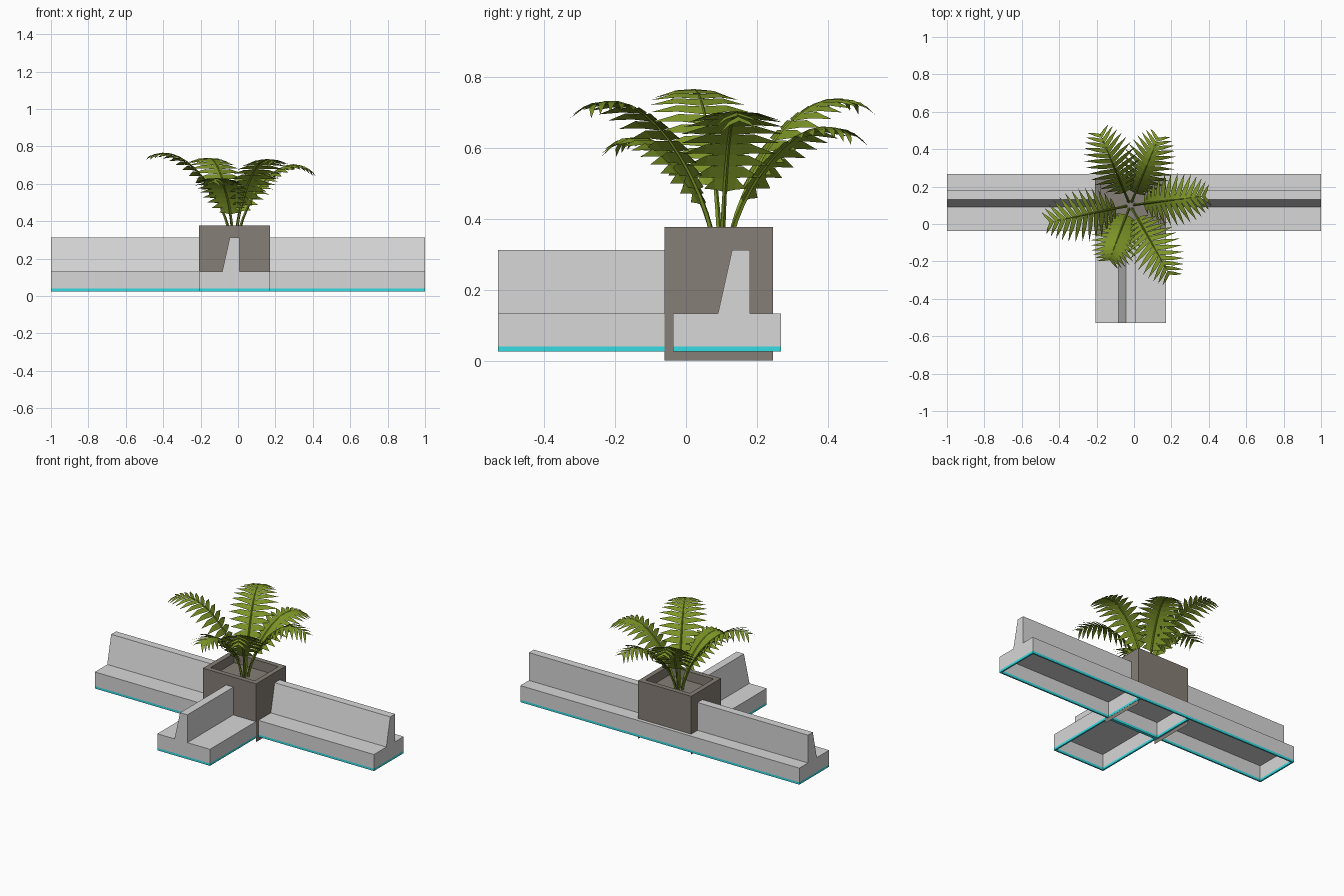
import bpy, bmesh, math
from mathutils import Vector

if "Cube" in bpy.data.objects:
    bpy.data.objects.remove(bpy.data.objects["Cube"])


def material(name, rgb):
    m = bpy.data.materials.new(name)
    m.diffuse_color = (*rgb, 1)
    m.use_nodes = True
    m.node_tree.nodes["Principled BSDF"].inputs["Base Color"].default_value = m.diffuse_color
    return m


CONCRETE = material("light concrete", (0.68, 0.68, 0.68))
CYAN = material("cyan trim", (0.035, 0.72, 0.78))
STONE = material("brown stone", (0.235, 0.21, 0.18))
LEAF = material("fern green", (0.20, 0.30, 0.02))


def finish(bm, name, mat, fix=True):
    if fix:
        bmesh.ops.recalc_face_normals(bm, faces=bm.faces)
    me = bpy.data.meshes.new(name)
    bm.to_mesh(me)
    bm.free()
    me.materials.append(mat)
    ob = bpy.data.objects.new(name, me)
    bpy.context.collection.objects.link(ob)
    return ob


def add_box(bm, x0, x1, y0, y1, z0, z1):
    vs = bmesh.ops.create_cube(bm, size=1)["verts"]
    for v in vs:
        v.co = ((x0 + x1) / 2 + v.co.x * (x1 - x0),
                (y0 + y1) / 2 + v.co.y * (y1 - y0),
                (z0 + z1) / 2 + v.co.z * (z1 - z0))


# Barriers: hollow base with a sloped upright wall, cyan rim underneath
Z0, ZR, ZB, ZT, T = 0.025, 0.04, 0.132, 0.312, 0.01


def barrier(name, along_x, a0, a1, b0, s0, s1, s2, b1, dividers):
    def pt(a, b, z):
        return (a, b, z) if along_x else (b, a, z)

    def box(bm, p0, p1, q0, q1, z0, z1):
        if along_x:
            add_box(bm, p0, p1, q0, q1, z0, z1)
        else:
            add_box(bm, q0, q1, p0, p1, z0, z1)

    prof = [(b0, ZR), (b0, ZB), (s0, ZB), (s1, ZT), (s2, ZT), (s2, ZB), (b1, ZB), (b1, ZR),
            (b1 - T, ZR), (b1 - T, ZB - 0.004), (b0 + T, ZB - 0.004), (b0 + T, ZR)]
    bm = bmesh.new()
    face = bm.faces.new([bm.verts.new(pt(a0, b, z)) for b, z in prof])
    ext = bmesh.ops.extrude_face_region(bm, geom=[face])["geom"]
    bmesh.ops.translate(bm, vec=pt(a1 - a0, 0, 0),
                        verts=[g for g in ext if isinstance(g, bmesh.types.BMVert)])
    cross = [a0, a1 - T] + [d - T / 2 for d in dividers]
    for a in cross:
        box(bm, a, a + T, b0 + T, b1 - T, ZR, ZB - 0.004)
    finish(bm, name, CONCRETE)
    # rim
    bm = bmesh.new()
    box(bm, a0, a1, b0, b0 + T, Z0, ZR)
    box(bm, a0, a1, b1 - T, b1, Z0, ZR)
    for a in cross:
        box(bm, a, a + T, b0 + T, b1 - T, Z0, ZR)
    finish(bm, name + "_rim", CYAN)


barrier("long_barrier", True, -1, 1, -0.037, 0.09, 0.13, 0.18, 0.268, [-0.205, 0.168])
barrier("cross_barrier", False, -0.53, -0.037, -0.207, -0.084, -0.044, 0.008, 0.17, [])

# Planter: walls with a sunken soil bed, and thin side panels reaching the ground
PX0, PX1, PY0, PY1, PZ, W = -0.209, 0.172, -0.06, 0.245, 0.377, 0.045
bm = bmesh.new()
bmesh.ops.create_cube(bm, size=1)
for v in bm.verts:
    v.co = (PX1 if v.co.x > 0 else PX0, PY1 if v.co.y > 0 else PY0, PZ if v.co.z > 0 else ZB)
bm.faces.ensure_lookup_table()
top = max(bm.faces, key=lambda f: f.calc_center_median().z)
bmesh.ops.inset_region(bm, faces=[top], thickness=W)
ext = bmesh.ops.extrude_face_region(bm, geom=[top])["geom"]
bmesh.ops.delete(bm, geom=[top], context='FACES_ONLY')
bmesh.ops.translate(bm, vec=(0, 0, -0.06),
                    verts=[g for g in ext if isinstance(g, bmesh.types.BMVert)])
finish(bm, "planter", STONE)
bm = bmesh.new()
for x, ys in ((PX1, (PY0, PY1)), (PX0, (PY1, PY0))):
    corners = [(x, ys[0], 0), (x, ys[1], 0), (x, ys[1], ZB), (x, ys[0], ZB)]
    bm.faces.new([bm.verts.new(c) for c in corners])
finish(bm, "planter_side_panels", STONE, fix=False)

# Fern fronds: tip x, tip y, peak height, tip droop
CENTRE = Vector((-0.02, 0.10, 0))
FRONDS = [(-0.45, 0.01, 0.765, 0.01), (0.38, 0.15, 0.735, 0.06), (-0.18, 0.48, 0.745, 0.02),
          (0.13, 0.46, 0.67, 0.03), (0.19, -0.27, 0.745, 0.03), (-0.13, -0.19, 0.64, 0.03)]


def frond(i, tx, ty, H, droop):
    flat = Vector((tx, ty, 0)) - CENTRE
    L = flat.length
    d = flat.normalized()
    side = Vector((-d.y, d.x, 0))
    up = Vector((0, 0, 1))
    ctrl = [(0.02, 0.31), (0.12 * L, 0.31 + 0.45 * (H - 0.31)), (0.58 * L, H + 0.06), (L, H - droop)]

    def pos(t):
        w = [(1 - t) ** 3, 3 * t * (1 - t) ** 2, 3 * t * t * (1 - t), t ** 3]
        return (CENTRE + d * sum(k * c[0] for k, c in zip(w, ctrl))
                + up * sum(k * c[1] for k, c in zip(w, ctrl)))

    def tangent(t):
        return (pos(min(t + 0.01, 1)) - pos(max(t - 0.01, 0))).normalized()

    bm = bmesh.new()
    # stem
    rings = []
    for k in range(13):
        t = k / 12
        p, n, r = pos(t), side.cross(tangent(t)), 0.007 * (1 - t) + 0.001
        rings.append([bm.verts.new(p + o * r) for o in (side, n, -side, -n)])
    for a, b in zip(rings, rings[1:]):
        for j in range(4):
            bm.faces.new((a[j], a[(j + 1) % 4], b[(j + 1) % 4], b[j]))
    # broad drooping leaflets in pairs
    N = 13
    for k in range(N):
        u = k / (N - 1)
        t = 0.30 + 0.68 * u
        p, tan = pos(t), tangent(t)
        w = 0.06 + 0.085 * math.sin(math.pi * u ** 0.8) * (0.85 + 0.15 * L / 0.45)
        half = 0.023 * (1 - 0.45 * u)
        for s in (-1, 1):
            out = side * s * w + tan * w * (0.15 + 0.6 * u) - up * w * 0.32
            a, b = p - tan * half, p + tan * half
            mid = p + out * 0.5 + up * 0.008
            pts = [a, b, mid + tan * half * 0.8, mid - tan * half * 0.8, p + out]
            v = [bm.verts.new(q) for q in pts]
            f1 = bm.faces.new((v[0], v[1], v[2], v[3]))
            f2 = bm.faces.new((v[3], v[2], v[4]))
            f1.normal_update()
            if f1.normal.z < 0:
                f1.normal_flip()
                f2.normal_flip()
    finish(bm, f"fern_frond_{i}", LEAF, fix=False)


for i, spec in enumerate(FRONDS, 1):
    frond(i, *spec)
